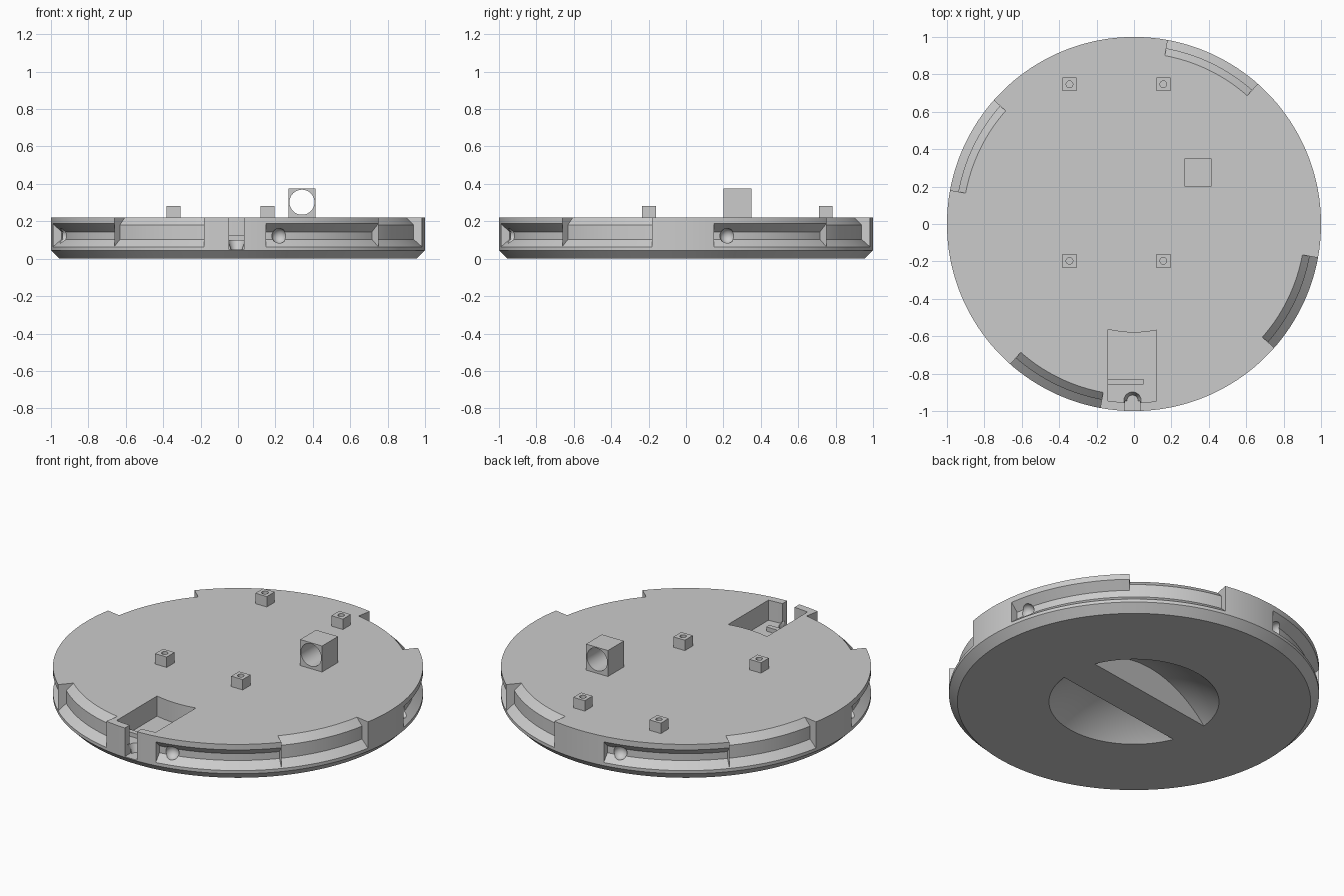
import bpy, bmesh, math
from mathutils import Matrix

cube = bpy.data.objects.get("Cube")
if cube:
    bpy.data.objects.remove(cube, do_unlink=True)

grey = bpy.data.materials.new("plain grey")
grey.use_nodes = True
COLOUR = (0.6, 0.6, 0.6, 1)
grey.diffuse_color = COLOUR
grey.node_tree.nodes["Principled BSDF"].inputs["Base Color"].default_value = COLOUR

TOP = 0.22


def make_object(name, bm):
    bmesh.ops.recalc_face_normals(bm, faces=bm.faces)
    mesh = bpy.data.meshes.new(name)
    bm.to_mesh(mesh)
    bm.free()
    mesh.materials.append(grey)
    obj = bpy.data.objects.new(name, mesh)
    bpy.context.collection.objects.link(obj)
    return obj


def box(name, x, y, z):
    bm = bmesh.new()
    size = [b - a for a, b in (x, y, z)]
    centre = [(a + b) / 2 for a, b in (x, y, z)]
    bmesh.ops.create_cube(bm, size=1, matrix=Matrix.Translation(centre) @ Matrix.Diagonal((*size, 1)))
    return make_object(name, bm)


def cylinder(name, centre, r1, r2, depth, along_y=False):
    bm = bmesh.new()
    turn = Matrix.Rotation(math.pi / 2, 4, 'X') if along_y else Matrix()
    bmesh.ops.create_cone(bm, cap_ends=True, segments=48, radius1=r1, radius2=r2,
                          depth=depth, matrix=Matrix.Translation(centre) @ turn)
    return make_object(name, bm)


def sphere(name, centre, radius, segments):
    bm = bmesh.new()
    bmesh.ops.create_uvsphere(bm, u_segments=segments, v_segments=segments // 2,
                              radius=radius, matrix=Matrix.Translation(centre))
    return make_object(name, bm)


def sweep(name, profile, start, end, steps):
    """Sweep a closed (radius, height) profile around z, with capped ends."""
    bm = bmesh.new()
    rings = []
    for i in range(steps + 1):
        a = math.radians(start + (end - start) * i / steps)
        rings.append([bm.verts.new((r * math.cos(a), r * math.sin(a), z)) for r, z in profile])
    n = len(profile)
    for p, q in zip(rings, rings[1:]):
        for k in range(n):
            bm.faces.new((p[k], p[(k + 1) % n], q[(k + 1) % n], q[k]))
    bm.faces.new(rings[0])
    bm.faces.new(rings[-1])
    return make_object(name, bm)


def prism(name, outline, z0, z1):
    bm = bmesh.new()
    base = bm.faces.new([bm.verts.new((x, y, z0)) for x, y in outline])
    top = bmesh.ops.extrude_face_region(bm, geom=[base])["geom"]
    bmesh.ops.translate(bm, vec=(0, 0, z1 - z0),
                        verts=[v for v in top if isinstance(v, bmesh.types.BMVert)])
    return make_object(name, bm)


def boolean(target, cutter, operation='DIFFERENCE'):
    mod = target.modifiers.new("cut", 'BOOLEAN')
    mod.object, mod.operation, mod.solver = cutter, operation, 'EXACT'
    bpy.context.view_layer.objects.active = target
    bpy.ops.object.modifier_apply(modifier=mod.name)
    bpy.data.objects.remove(cutter, do_unlink=True)


def smooth(obj):
    bpy.ops.object.select_all(action='DESELECT')
    obj.select_set(True)
    bpy.context.view_layer.objects.active = obj
    bpy.ops.object.shade_smooth_by_angle(angle=math.radians(25))


# Disc with a chamfered lower rim
bm = bmesh.new()
rings = []
for r, z in ((0.955, 0), (1, 0.045), (1, TOP)):
    rings.append([bm.verts.new((r * math.cos(a), r * math.sin(a), z))
                  for a in (math.tau * i / 180 for i in range(180))])
for low, high in zip(rings, rings[1:]):
    for i in range(180):
        j = (i + 1) % 180
        bm.faces.new((low[i], low[j], high[j], high[i]))
bm.faces.new(rings[0])
bm.faces.new(rings[-1])
disc = make_object("disc_body", bm)

# Four locking grooves: covered run, open entry and a round detent
COVERED = [(1.05, 0.235), (0.955, 0.144), (0.955, 0.103), (1.05, 0.02)]
ENTRY = [(1.05, 0.24), (0.895, 0.24), (0.955, 0.18), (0.955, 0.103), (1.05, 0.02)]
for k in range(4):
    a = 8.6 + 90 * k
    boolean(disc, sweep("groove_cutter", COVERED, a, a + 40, 20))
    boolean(disc, sweep("entry_cutter", ENTRY, a + 40, a + 71, 16))
    d = math.radians(a + 4.6)
    boolean(disc, sphere("detent_cutter", (0.965 * math.cos(d), 0.965 * math.sin(d), 0.122), 0.04, 24))

# Pocket with curved ends and an outlet channel through the rim
xs = [-0.14 + 0.26 * i / 12 for i in range(13)]
outline = [(x, -math.sqrt(0.58 ** 2 - x * x)) for x in xs]
outline += [(x, -math.sqrt(0.955 ** 2 - x * x)) for x in reversed(xs)]
boolean(disc, prism("pocket_cutter", outline, 0.1, 0.3))
boolean(disc, box("channel_cutter", (-0.048, 0.032), (-1.1, -0.945), (0.05, 0.3)))
boolean(disc, cylinder("channel_end_cutter", (-0.008, -0.945, 0.08), 0.03, 0.05, 0.06))

# Bowl-shaped grip recess underneath, with a straight bar left across it
bowl = sphere("bowl_cutter", (0, 0, 0.18 - 0.678), 0.678, 96)
bar = box("bar_cutter", (-1, 1), (-0.11, 0.11), (-2, 1))
bar.rotation_euler.z = math.radians(8.6)
bpy.context.view_layer.update()
boolean(bowl, bar)
boolean(disc, bowl)
smooth(disc)

# Low rib on the pocket floor
box("pocket_rib", (-0.14, 0.05), (-0.858, -0.828), (0.098, 0.125))

# Sensor block with a hole straight through
block = box("bored_block", (0.27, 0.415), (0.2, 0.35), (TOP - 0.002, 0.375))
boolean(block, cylinder("bore_cutter", (0.342, 0.275, 0.302), 0.067, 0.067, 0.4, True))
smooth(block)

# Four square standoffs with screw holes
for x in (-0.345, 0.157):
    for y in (-0.197, 0.747):
        post = box("standoff", (x - 0.038, x + 0.038), (y - 0.037, y + 0.037), (TOP - 0.002, 0.282))
        boolean(post, cylinder("screw_cutter", (x, y, 0.27), 0.018, 0.018, 0.08))
        smooth(post)
